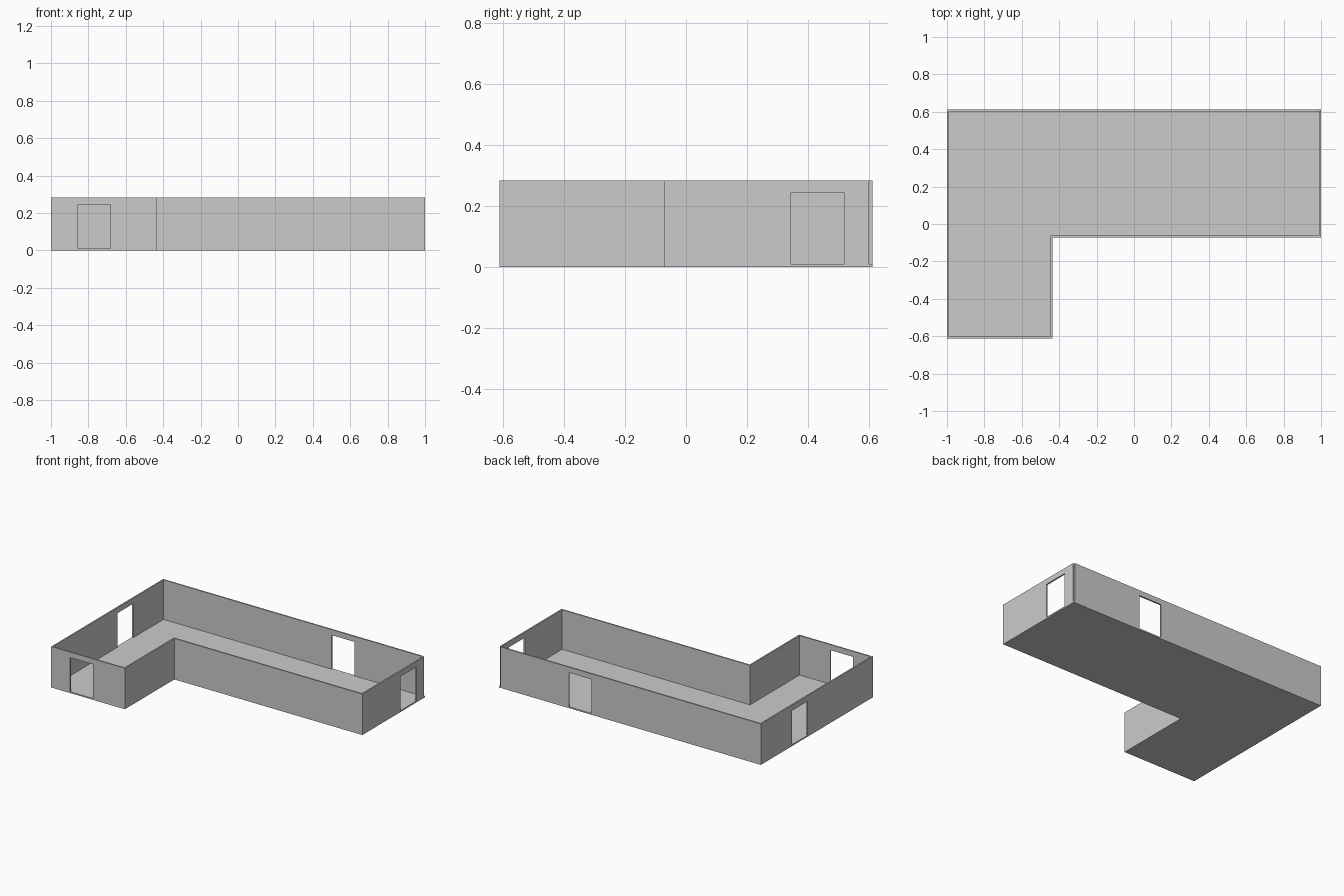
import bpy, bmesh

if "Cube" in bpy.data.objects:
    bpy.data.objects.remove(bpy.data.objects["Cube"])

X, Y, H, T = 1.0, 0.611, 0.283, 0.01      # half sizes, wall height, thickness
NX, NY = -0.437, -0.071                   # inner corner of the L
DOOR_Z = (T, 0.245)


def prism(name, pts, z0, z1):
    bm = bmesh.new()
    face = bm.faces.new([bm.verts.new((x, y, z0)) for x, y in pts])
    ext = bmesh.ops.extrude_face_region(bm, geom=[face], use_keep_orig=True)
    top = [v for v in ext["geom"] if isinstance(v, bmesh.types.BMVert)]
    bmesh.ops.translate(bm, verts=top, vec=(0, 0, z1 - z0))
    bmesh.ops.recalc_face_normals(bm, faces=bm.faces)
    me = bpy.data.meshes.new(name)
    bm.to_mesh(me)
    bm.free()
    ob = bpy.data.objects.new(name, me)
    bpy.context.collection.objects.link(ob)
    return ob


# L-shaped floor slab
outer = [(X, Y), (-X, Y), (-X, -Y), (NX, -Y), (NX, NY), (X, NY)]
prism("floor", outer, 0, T)

# Wall band, left open at the back right corner where the two walls only touch
e = 0.0003
band = [(X - T - e, Y)] + outer[1:] + [
    (X, Y - T - e), (X - T, Y - T - e), (X - T, NY + T), (NX - T, NY + T),
    (NX - T, -Y + T), (-X + T, -Y + T), (-X + T, Y - T), (X - T - e, Y - T)]
walls = prism("walls", band, T, H)

# Doorways cut through the four outer walls
doors = {
    "front_doorway": (-0.855, -0.682, -Y - 0.03, -Y + 0.03),
    "back_doorway": (0.295, 0.468, Y - 0.03, Y + 0.03),
    "left_doorway": (-X - 0.03, -X + 0.03, 0.101, 0.273),
    "right_doorway": (X - 0.03, X + 0.03, 0.345, 0.519),
}
for name, (x0, x1, y0, y1) in doors.items():
    cutter = prism(name + "_cutter", [(x0, y0), (x1, y0), (x1, y1), (x0, y1)],
                   DOOR_Z[0] - 0.02, DOOR_Z[1])
    cutter.hide_render = True
    cutter.hide_set(True)
    mod = walls.modifiers.new(name, 'BOOLEAN')
    mod.operation = 'DIFFERENCE'
    mod.solver = 'EXACT'
    mod.object = cutter
